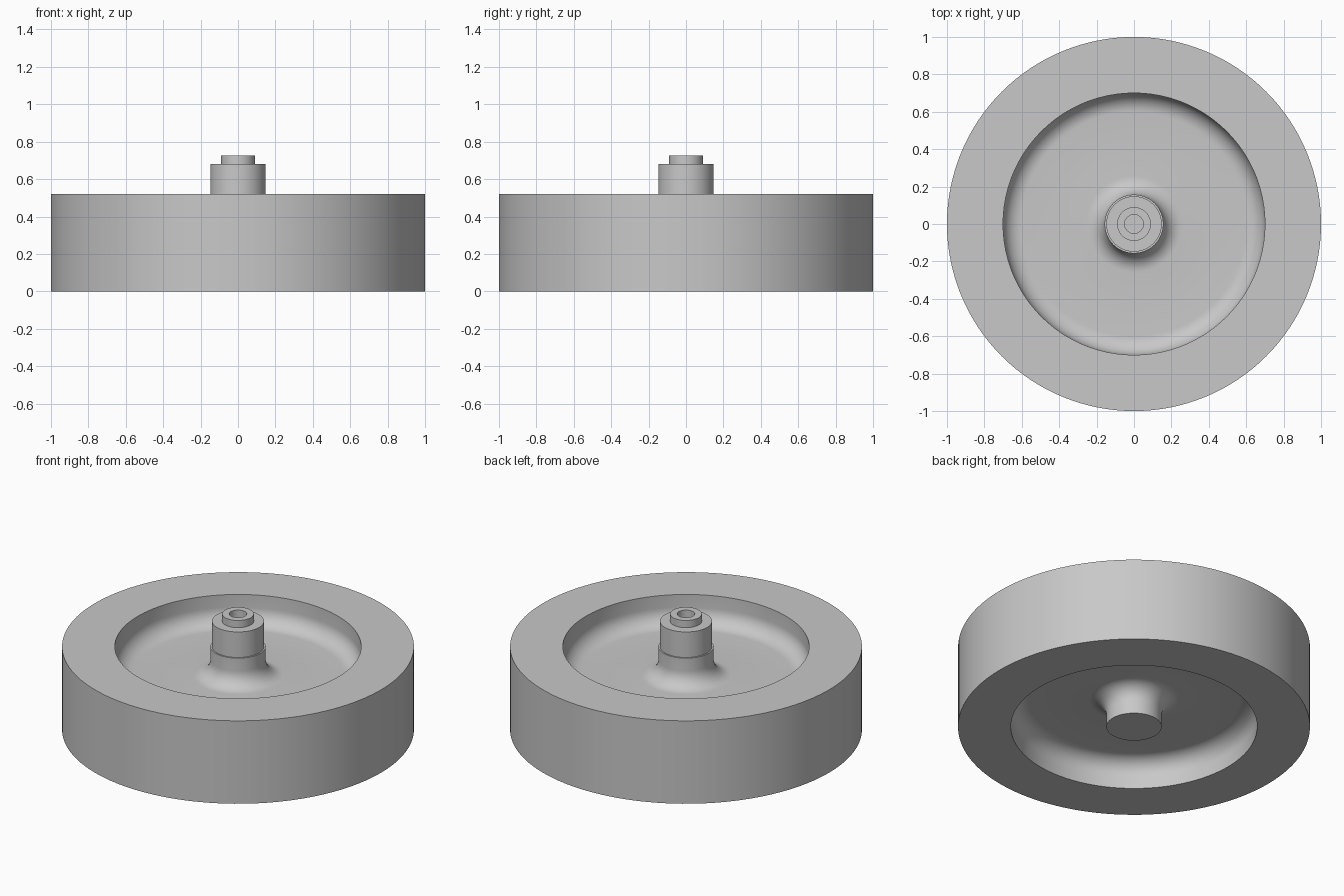
import bpy, bmesh, math

cube = bpy.data.objects.get("Cube")
if cube:
    bpy.data.objects.remove(cube, do_unlink=True)

SEGMENTS = 128
RIM_R, BORE_R, HUB_R = 1.0, 0.70, 0.157
HEIGHT, RECESS, FILLET = 0.52, 0.18, 0.10

grey = bpy.data.materials.new("plain_grey")
grey.use_nodes = True
colour = (0.58, 0.58, 0.58, 1)
grey.diffuse_color = colour
grey.node_tree.nodes["Principled BSDF"].inputs["Base Color"].default_value = colour


def arc(cr, cz, radius, start, end, steps=10):
    """Points of an arc in the (radius, height) plane, angles in degrees."""
    angles = [math.radians(start + (end - start) * i / steps) for i in range(steps + 1)]
    return [(cr + radius * math.cos(a), cz + radius * math.sin(a)) for a in angles]


def lathe(name, profile):
    """Revolve a profile that starts and ends on the z axis."""
    bm = bmesh.new()
    verts = [bm.verts.new((r, 0, z)) for r, z in profile]
    edges = [bm.edges.new(pair) for pair in zip(verts, verts[1:])]
    bmesh.ops.spin(bm, geom=verts + edges, cent=(0, 0, 0), axis=(0, 0, 1),
                   angle=math.tau, steps=SEGMENTS)
    bmesh.ops.remove_doubles(bm, verts=bm.verts, dist=1e-5)
    bmesh.ops.recalc_face_normals(bm, faces=bm.faces)
    mesh = bpy.data.meshes.new(name)
    bm.to_mesh(mesh)
    bm.free()
    mesh.materials.append(grey)
    obj = bpy.data.objects.new(name, mesh)
    bpy.context.collection.objects.link(obj)
    bpy.ops.object.select_all(action='DESELECT')
    obj.select_set(True)
    bpy.context.view_layer.objects.active = obj
    bpy.ops.object.shade_smooth_by_angle(angle=math.radians(30))
    return obj


# Wheel: hub, filleted recess and rim; the underside mirrors the top
floor = HEIGHT - RECESS
recess = (arc(HUB_R + FILLET, floor + FILLET, FILLET, 180, 270)
          + arc(BORE_R - FILLET, floor + FILLET, FILLET, 270, 360))
upper = [(HUB_R, HEIGHT)] + recess + [(BORE_R, HEIGHT), (RIM_R, HEIGHT)]
lower = [(r, HEIGHT - z) for r, z in reversed(upper)]
lathe("wheel", [(0, HEIGHT)] + upper + lower + [(0, 0)])

# Stepped axle cap with a small central socket
lathe("axle_cap", [(0, 0.68), (0.05, 0.68), (0.05, 0.725), (0.09, 0.725),
                   (0.09, 0.68), (0.148, 0.68), (0.148, HEIGHT), (0, HEIGHT)])
